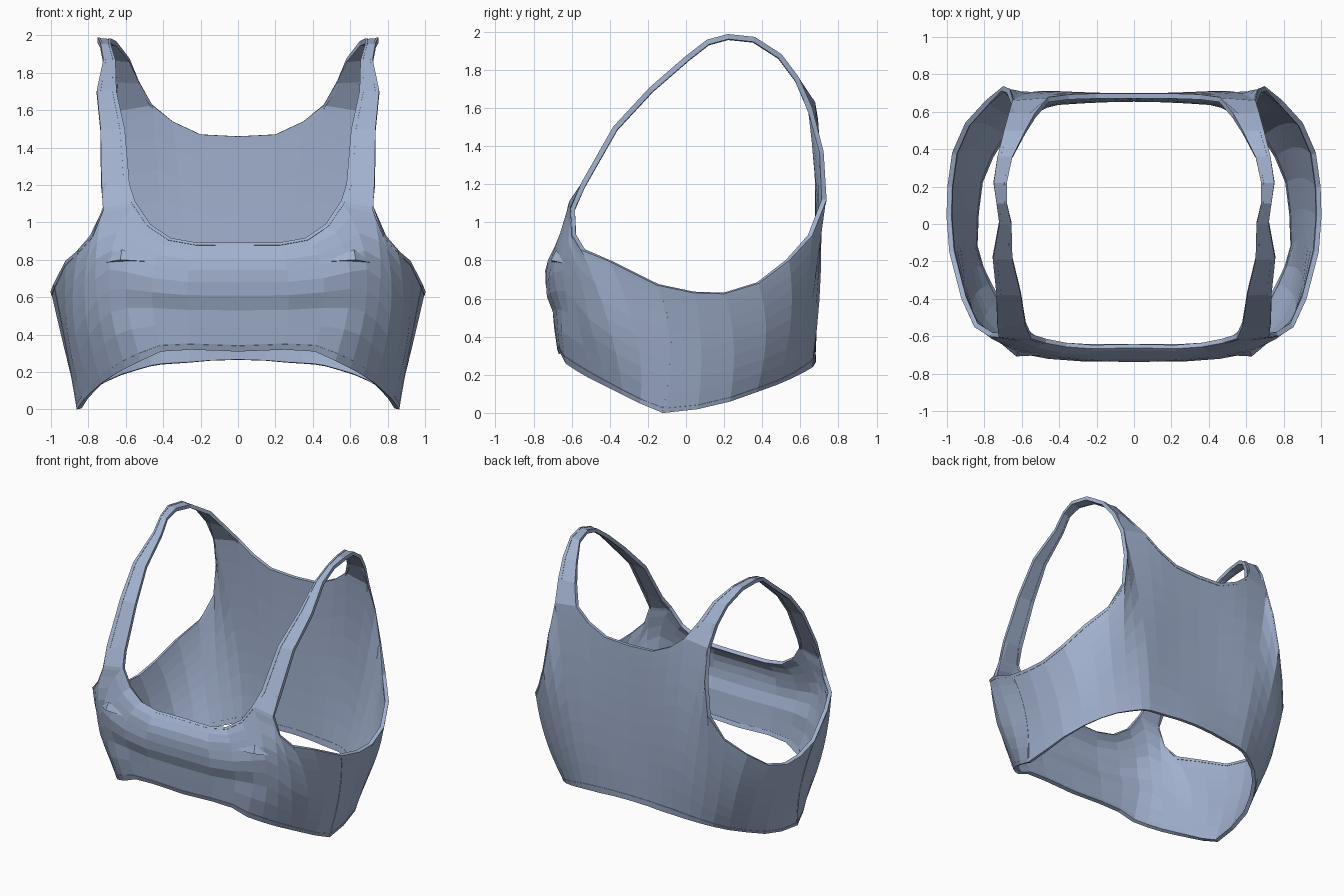
import bpy, bmesh, math
from mathutils import Vector as V

if "Cube" in bpy.data.objects:
    bpy.data.objects.remove(bpy.data.objects["Cube"])

cloth = bpy.data.materials.new("blue_grey_cloth")
cloth.diffuse_color = (0.36, 0.44, 0.62, 1)
cloth.use_nodes = True
cloth.node_tree.nodes["Principled BSDF"].inputs["Base Color"].default_value = cloth.diffuse_color

# Panel ribs for the right half: (hem point, middle point, upper edge point)
front_ribs = [
    ((0, -.665, .31), (0, -.742, .67), (0, -.66, .89)),
    ((.25, -.665, .32), (.27, -.74, .67), (.22, -.665, .89)),
    ((.41, -.655, .31), (.46, -.72, .69), (.36, -.655, .915)),
    ((.52, -.63, .26), (.60, -.69, .72), (.47, -.635, .99)),
    ((.60, -.57, .22), (.69, -.65, .73), (.55, -.61, .11 + 1)),
    ((.67, -.50, .18), (.76, -.60, .68), (.715, -.605, 1.08)),
    ((.73, -.42, .14), (.82, -.53, .58), (.77, -.60, .94)),
    ((.78, -.33, .095), (.88, -.41, .48), (.85, -.55, .855)),
    ((.825, -.24, .05), (.91, -.26, .40), (.92, -.40, .795)),
    ((.86, -.12, .00), (.92, -.08, .34), (.985, -.15, .67)),
]
back_ribs = [
    ((.853, .06, .02), (.93, .08, .33), (1.0, .04, .63)),
    ((.83, .23, .06), (.92, .25, .36), (.995, .2, .625)),
    ((.77, .37, .11), (.88, .42, .41), (.97, .38, .68)),
    ((.70, .48, .15), (.81, .55, .48), (.90, .54, .80)),
    ((.62, .56, .185), (.73, .625, .57), (.79, .66, .93)),
    ((.54, .61, .21), (.65, .675, .68), (.70, .735, 1.12)),
    ((.47, .645, .23), (.58, .70, .79), (.665, .72, 1.37)),
    ((.41, .66, .24), (.51, .71, .89), (.65, .66, 1.60)),
    ((.34, .665, .245), (.40, .71, .92), (.46, .675, 1.63)),
    ((.26, .67, .25), (.29, .705, .90), (.35, .69, 1.54)),
    ((.15, .675, .26), (.17, .70, .87), (.20, .695, 1.47)),
    ((0, .678, .265), (0, .698, .86), (0, .695, 1.46)),
]
# Strap sections from chest to shoulder blade: inner x, outer x, y, z
strap_path = [
    (.58, .73, -.545, 1.21), (.605, .735, -.38, 1.50), (.65, .755, -.19, 1.705),
    (.655, .72, .00, 1.87), (.68, .735, .11, 1.955), (.68, .75, .22, 1.985),
    (.65, .73, .36, 1.97), (.58, .695, .50, 1.88), (.53, .67, .59, 1.76),
]
ribs = [tuple(V(p) for p in r) for r in front_ribs + back_ribs]
NF = len(front_ribs)
ROWS = [0, .04, .16, .28, .40, .52, .64, .76, .88, .96, 1]


def on_rib(i, t):
    """Smooth curve through a rib's points, tucked in and creased under the bust."""
    a, b, c = ribs[i]
    p = a * (2*t - 1)*(t - 1) + b * 4*t*(1 - t) + c * t*(2*t - 1)
    if i < 7 and .1 < t < .9:
        p.y += .034 * (1 - i / 7) * math.exp(-((t - .27) / .13) ** 2)
        p.y += .005 * math.sin(t * 38 + i * 1.3)
    return p


def add_grid(bm, lines, closed=False):
    """Skin a list of point lines with quads."""
    vs = [[bm.verts.new(p) for p in ln] for ln in lines]
    n = len(vs)
    for i in range(n if closed else n - 1):
        a, b = vs[i], vs[(i + 1) % n]
        for j in range(len(a) - 1):
            bm.faces.new((a[j], b[j], b[j+1], a[j+1]))


def finish(bm, name, thick, offset):
    """Make the half into an object, mirror it and give it cloth thickness."""
    bmesh.ops.remove_doubles(bm, verts=bm.verts, dist=.0005)
    me = bpy.data.meshes.new(name)
    bm.to_mesh(me)
    bm.free()
    me.materials.append(cloth)
    ob = bpy.data.objects.new(name, me)
    bpy.context.collection.objects.link(ob)
    m = ob.modifiers.new("mirror", 'MIRROR')
    m.use_clip = True
    if thick:
        s = ob.modifiers.new("thickness", 'SOLIDIFY')
        s.thickness, s.offset = thick, offset
    return ob


# Body panels and shoulder straps in one cloth shell
bm = bmesh.new()
add_grid(bm, [[on_rib(i, t) for t in ROWS] for i in range(len(ribs))])
strap = [(ribs[4][2], ribs[5][2])]
strap += [(V((a, y, z - .005)), V((b, y, z))) for a, b, y, z in strap_path]
strap += [(ribs[NF + 8][2], ribs[NF + 7][2])]
add_grid(bm, strap)
# make every face look outward, judged on the foremost one
bmesh.ops.remove_doubles(bm, verts=bm.verts, dist=.0005)
bmesh.ops.recalc_face_normals(bm, faces=bm.faces)
probe = min(bm.faces, key=lambda f: f.calc_center_median().y)
if probe.normal.y > 0:
    bmesh.ops.reverse_faces(bm, faces=bm.faces)
finish(bm, "top_shell", .022, -1)


# Stitched edge bands
def near_top(i):
    a, b, c = ribs[i]
    length = (b - a).length + (c - b).length
    return [on_rib(i, 1 - .024 / length), c]


bm = bmesh.new()
add_grid(bm, [[ribs[i][0], on_rib(i, .035)] for i in range(len(ribs))])
finish(bm, "hem_band", .027, -.8)

inner = [[a.lerp(b, .2), a] for a, b in strap[1:-1]]
outer = [[b.lerp(a, .2), b] for a, b in strap[1:-1]]
bm = bmesh.new()
add_grid(bm, [near_top(i) for i in range(5)] + inner
         + [near_top(i) for i in range(NF + 8, len(ribs))])
finish(bm, "neckline_band", .027, -.8)

bm = bmesh.new()
add_grid(bm, [near_top(i) for i in range(5, NF + 8)] + outer[::-1], closed=True)
finish(bm, "armhole_band", .027, -.8)

# Side seams
bm = bmesh.new()
add_grid(bm, [[on_rib(NF - 1, t) + V((0, d, 0)) for t in ROWS]
              for d in (-.005, .005)])
finish(bm, "side_seam", .005, 0)

# Small bust folds
bm = bmesh.new()
tip, low, ridge, tail = [bm.verts.new(p) for p in (
    (.62, -.68, .855), (.71, -.64, .785), (.63, -.708, .80), (.47, -.70, .79))]
for f in ((tip, ridge, low), (tip, tail, ridge), (tail, low, ridge), (tip, low, tail)):
    bm.faces.new(f)
bmesh.ops.recalc_face_normals(bm, faces=bm.faces)
finish(bm, "bust_fold", 0, 0)
